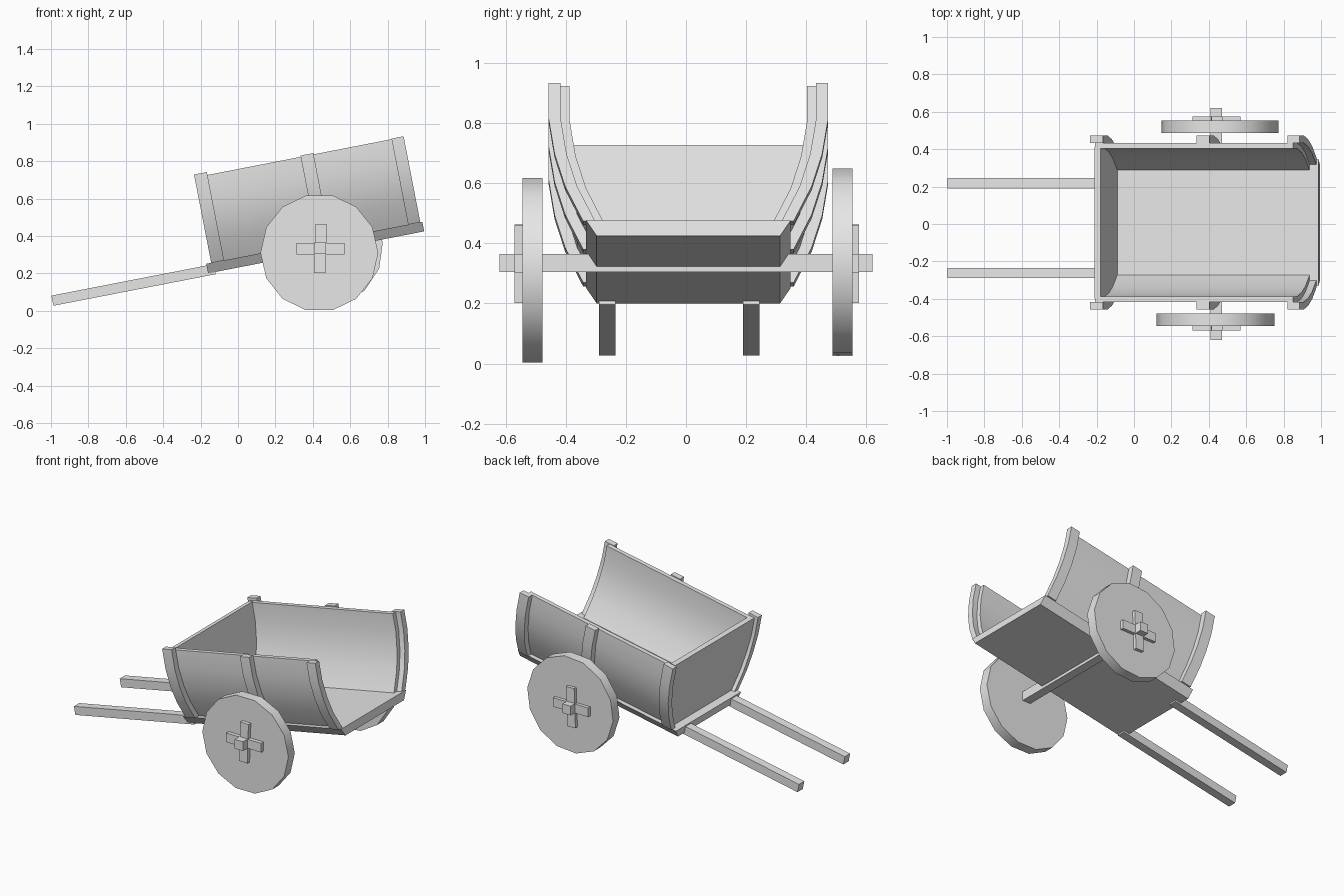
import bpy, bmesh, math
from mathutils import Matrix, Vector

cube = bpy.data.objects.get("Cube")
if cube:
    bpy.data.objects.remove(cube, do_unlink=True)

GREY = (0.8, 0.8, 0.8, 1.0)
mat = bpy.data.materials.new("plain_grey_wood")
mat.use_nodes = True
mat.diffuse_color = GREY
mat.node_tree.nodes["Principled BSDF"].inputs["Base Color"].default_value = GREY

# Tilted frame of the cart body: x along the floor, z square to it
BODY = Matrix.Translation((-0.16, 0.008, 0.20)) @ Matrix.Rotation(math.radians(-11), 4, 'Y')
LEVEL = Matrix.Identity(4)


def finish(name, bm, smooth=False):
    bmesh.ops.recalc_face_normals(bm, faces=bm.faces)
    mesh = bpy.data.meshes.new(name)
    bm.to_mesh(mesh)
    bm.free()
    mesh.materials.append(mat)
    obj = bpy.data.objects.new(name, mesh)
    bpy.context.collection.objects.link(obj)
    if smooth:
        bpy.ops.object.select_all(action='DESELECT')
        obj.select_set(True)
        bpy.context.view_layer.objects.active = obj
        bpy.ops.object.shade_smooth_by_angle(angle=math.radians(30))
    return obj


def prism(name, outline, x0, x1, frame=BODY, smooth=False):
    """Extrude a (y, z) outline from x0 to x1."""
    bm = bmesh.new()
    face = bm.faces.new([bm.verts.new((x0, y, z)) for y, z in outline])
    ext = bmesh.ops.extrude_face_region(bm, geom=[face])
    verts = [g for g in ext["geom"] if isinstance(g, bmesh.types.BMVert)]
    bmesh.ops.translate(bm, verts=verts, vec=(x1 - x0, 0, 0))
    bm.transform(frame)
    return finish(name, bm, smooth)


def box(name, low, high, frame=LEVEL):
    outline = [(low[1], low[2]), (high[1], low[2]), (high[1], high[2]), (low[1], high[2])]
    return prism(name, outline, low[0], high[0], frame)


# Curve of the outer wall surface, floor to rim
CURVE = [(0.31, 0.052), (0.37, 0.17), (0.405, 0.28), (0.425, 0.40), (0.425, 0.52)]


def band(side, inner, outer, top):
    """Closed outline of a curved strip following the wall."""
    pts = CURVE[:-1] + [(CURVE[-1][0], top)]
    outside = [(side * (y + outer), z) for y, z in pts]
    inside = [(side * (y + inner), z) for y, z in pts]
    return outside + inside[::-1]


# Floor slab with flared sides
prism("floor", [(-0.305, 0), (0.305, 0), (0.34, 0.052), (-0.34, 0.052)], 0, 1.177)

# Curved side walls, ribs and handles
for side, label in ((1, "left"), (-1, "right")):
    prism(label + "_wall", band(side, -0.03, 0, 0.517), 0.05, 1.13, smooth=True)
    for part, x0, x1, top in (("rear", 0.027, 0.097, 0.533),
                              ("middle", 0.605, 0.675, 0.524),
                              ("front", 1.10, 1.166, 0.52)):
        prism(f"{label}_{part}_rib", band(side, 0, 0.04, top), x0, x1, smooth=True)
    y = 0.209 * side if side > 0 else -0.27
    box(label + "_handle", (-0.845, y - 0.028, -0.012), (0.04, y + 0.028, 0.043), BODY)

# Closed end panel
edge = [(y - 0.02, z) for y, z in CURVE]
prism("end_panel", edge + [(-y, z) for y, z in reversed(edge)], 0.05, 0.082)

# Axle
box("axle", (0.41, -0.62, 0.304), (0.47, 0.62, 0.365))

# Solid wheels with a cross-shaped hub plate
for label, centre, spin, y_in, y_out in (
        ("left", Vector((0.46, 0.52, 0.337)), 5, 0.52, 0.575),
        ("right", Vector((0.435, -0.511, 0.31)), 0, -0.57, -0.52)):
    bm = bmesh.new()
    bmesh.ops.create_cone(bm, cap_ends=True, segments=14, radius1=0.315, radius2=0.315, depth=0.067)
    # A vertex of the rim points along x
    first = min(bm.verts, key=lambda v: abs(v.co.y) - v.co.x)
    turn = -math.atan2(first.co.y, first.co.x) + math.radians(spin)
    bm.transform(Matrix.Translation(centre) @ Matrix.Rotation(math.pi / 2, 4, 'X')
                 @ Matrix.Rotation(turn, 4, 'Z'))
    finish(label + "_wheel", bm, True)
    hub = Matrix.Translation((0.441, 0, 0.332))
    box(label + "_cross_bar", (-0.128, y_in, -0.03), (0.128, y_out, 0.03), hub)
    box(label + "_cross_post", (-0.03, y_in, -0.13), (0.03, y_out, 0.13),
        hub @ Matrix.Rotation(math.radians(2), 4, 'Y'))
